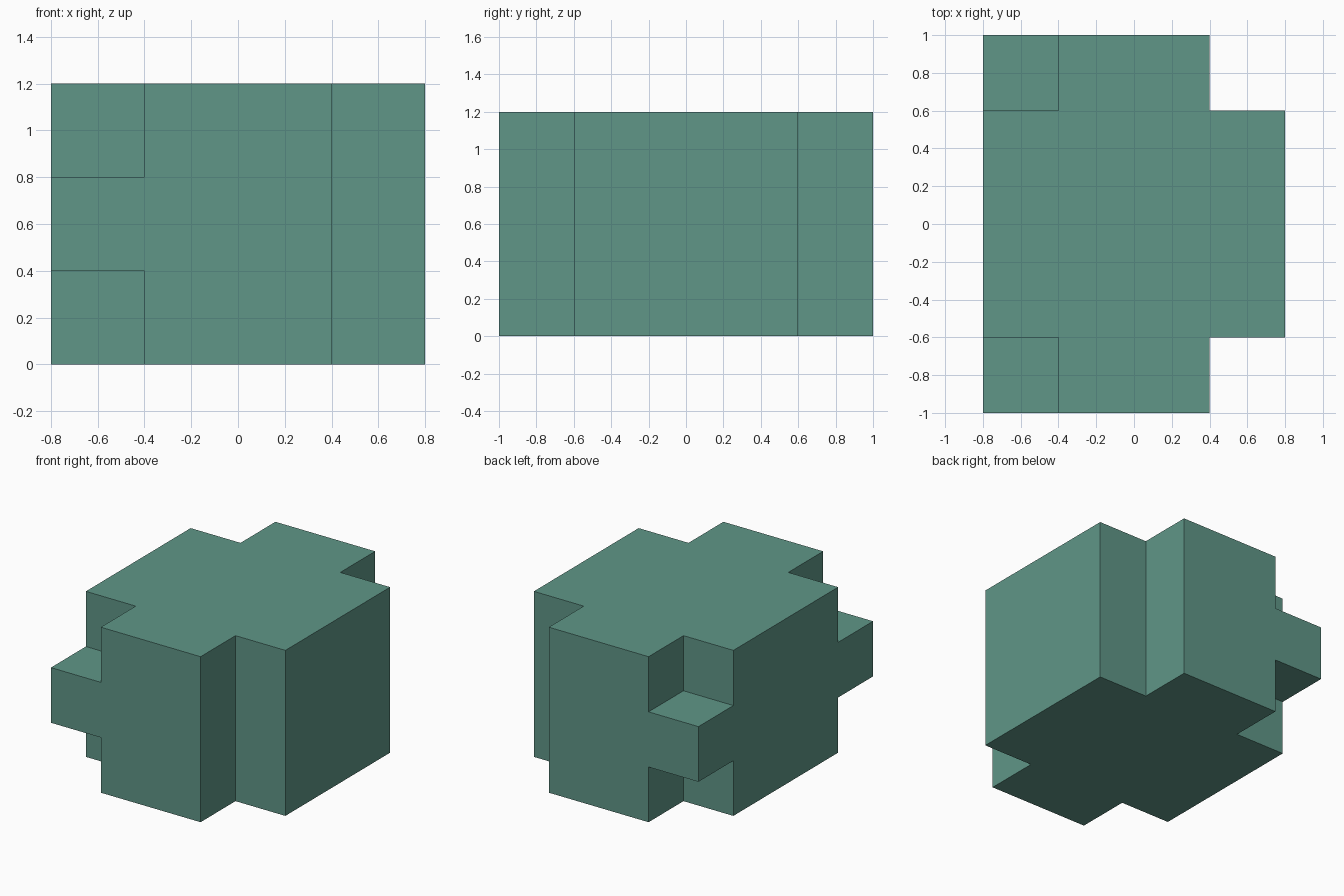
import bpy
import bmesh

old = bpy.data.objects.get("Cube")
if old:
    bpy.data.objects.remove(old, do_unlink=True)

# Single flat colour
mat = bpy.data.materials.new("sea_green")
mat.use_nodes = True
colour = (0.115, 0.305, 0.245, 1.0)
mat.diffuse_color = colour
mat.node_tree.nodes["Principled BSDF"].inputs["Base Color"].default_value = colour

# Three cells along each axis
XS = (-0.8, -0.4, 0.4, 0.8)
YS = (-1.0, -0.6, 0.6, 1.0)
ZS = (0.0, 0.4, 0.8, 1.2)


def solid(cell):
    i, j, k = cell
    if not all(0 <= n <= 2 for n in cell):
        return False
    vertical_corner = i != 1 and j != 1
    lug = i == 0 and k == 1      # corner lugs fill the middle level on the right
    return not vertical_corner or lug


# Block: one closed shell made from the exposed cell faces
bm = bmesh.new()
cells = [(i, j, k) for i in range(3) for j in range(3) for k in range(3)]
for cell in filter(solid, cells):
    for axis in range(3):
        u, v = (axis + 1) % 3, (axis + 2) % 3
        for side in (0, 1):
            neighbour = list(cell)
            neighbour[axis] += 2 * side - 1
            if solid(neighbour):
                continue
            loop = []
            for du, dv in ((0, 0), (1, 0), (1, 1), (0, 1)):
                p = list(cell)
                p[axis] += side
                p[u] += du
                p[v] += dv
                loop.append(bm.verts.new((XS[p[0]], YS[p[1]], ZS[p[2]])))
            bm.faces.new(loop if side else loop[::-1])

# Weld the shell and merge coplanar faces
bmesh.ops.remove_doubles(bm, verts=bm.verts[:], dist=0.001)
bmesh.ops.dissolve_limit(bm, angle_limit=0.01, verts=bm.verts[:], edges=bm.edges[:])
bmesh.ops.recalc_face_normals(bm, faces=bm.faces[:])

mesh = bpy.data.meshes.new("notched_block")
bm.to_mesh(mesh)
bm.free()
mesh.materials.append(mat)
block = bpy.data.objects.new("notched_block", mesh)
bpy.context.collection.objects.link(block)
